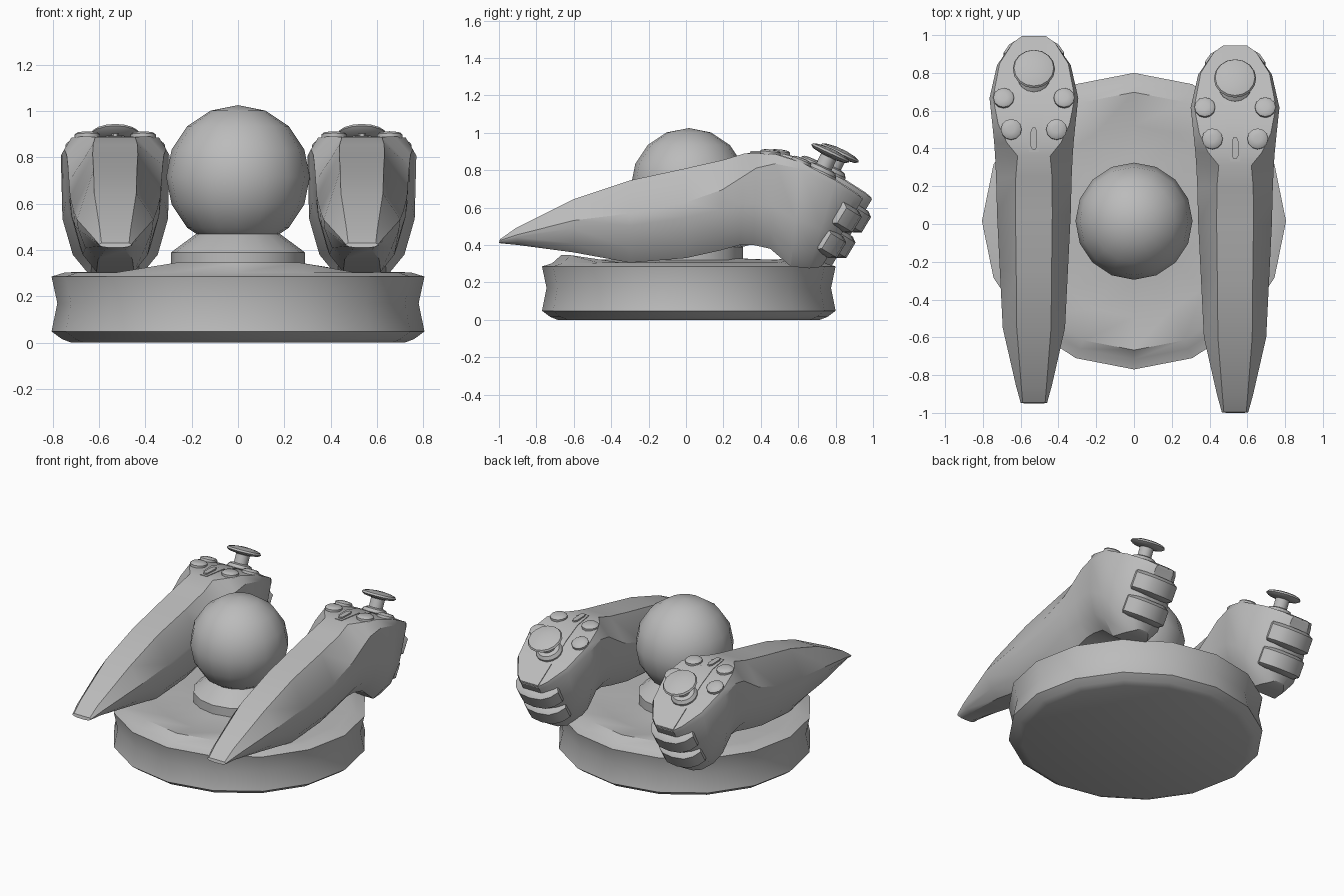
import bpy, bmesh, math
from mathutils import Vector, Matrix

if "Cube" in bpy.data.objects:
    bpy.data.objects.remove(bpy.data.objects["Cube"])

grey = bpy.data.materials.new("plain grey")
grey.use_nodes = True
colour = (0.5, 0.5, 0.5, 1)
grey.diffuse_color = colour
grey.node_tree.nodes["Principled BSDF"].inputs["Base Color"].default_value = colour


def finish(name, bm, angle=35):
    bmesh.ops.recalc_face_normals(bm, faces=bm.faces)
    mesh = bpy.data.meshes.new(name)
    bm.to_mesh(mesh)
    bm.free()
    mesh.materials.append(grey)
    ob = bpy.data.objects.new(name, mesh)
    bpy.context.collection.objects.link(ob)
    bpy.ops.object.select_all(action='DESELECT')
    ob.select_set(True)
    bpy.context.view_layer.objects.active = ob
    bpy.ops.object.shade_smooth_by_angle(angle=math.radians(angle))
    return ob


def loft(name, rings, angle=35):
    """Skin a list of equal closed rings and cap both ends."""
    bm = bmesh.new()
    loops = [[bm.verts.new(p) for p in ring] for ring in rings]
    for a, b in zip(loops, loops[1:]):
        for i in range(len(a)):
            j = (i + 1) % len(a)
            bm.faces.new((a[i], a[j], b[j], b[i]))
    bm.faces.new(loops[0])
    bm.faces.new(loops[-1])
    return finish(name, bm, angle)


def turned(name, profile, matrix, sides=16, angle=35):
    """Lathe (radius, height) pairs around the local z axis."""
    turn = [2 * math.pi * i / sides for i in range(sides)]
    return loft(name, [[matrix @ Vector((r * math.cos(t), r * math.sin(t), h))
                        for t in turn] for r, h in profile], angle)


MID = 0.015

# Base: waisted drum, with the top rim raised at the front and back
base_rings = [(.72, 0, 0), (.76, .015, 0), (.805, .048, 0), (.78, .17, 0),
              (.805, .285, 0), (.75, .302, 0), (.70, .305, .04),
              (.52, .305, .015), (.34, .315, .01), (.28, .32, .01)]
rings = []
for r, z, lift in base_rings:
    ring = []
    for i in range(16):
        a = math.pi * i / 8
        k = min(1, max(0, (abs(math.sin(a)) - .71) / .2))
        ring.append((r * math.cos(a), MID + .975 * r * math.sin(a), z + lift * k))
    rings.append(ring)
loft("base", rings, 30)

# Pedestal and ball
centre = Matrix.Translation((0, MID, 0))
turned("pedestal", [(.29, .30), (.29, .388), (.275, .4), (.18, .47), (.16, .48)], centre)
bm = bmesh.new()
bmesh.ops.create_uvsphere(bm, u_segments=16, v_segments=8, radius=.31,
                          matrix=Matrix.Translation((0, MID, .715)))
finish("ball", bm, 60)

# Grip sections: top (y, z), bottom (y, z), half width, flat top share, shoulder drop
SECTIONS = [
    (-.995, .43, -1, .41, .07, .85, .3),
    (-.91, .49, -.9, .40, .095, .7, .4),
    (-.6, .645, -.6, .36, .165, .55, .4),
    (-.3, .745, -.3, .305, .18, .52, .4),
    (0, .81, 0, .33, .195, .5, .38),
    (.2, .855, .18, .37, .2, .48, .33),
    (.31, .888, .29, .40, .205, .42, .25),
    (.38, .89, .36, .40, .21, .68, .16),
    (.48, .885, .45, .38, .22, .86, .1),
    (.62, .84, .56, .285, .235, .92, .06),
    (.8, .745, .66, .275, .195, .93, .06),
    (.91, .675, .71, .28, .12, .93, .06),
    (.945, .645, .73, .29, .07, .9, .06),
]


def top_z(y):
    """Height of the grip's upper surface."""
    for a, b in zip(SECTIONS, SECTIONS[1:]):
        if a[0] <= y <= b[0]:
            return a[1] + (b[1] - a[1]) * (y - a[0]) / (b[0] - a[0])
    return SECTIONS[-1][1]


def top_frame(cx, x, y, shift):
    """Matrix sitting on the upper surface, z along its normal."""
    slope = math.atan2(top_z(y + .05) - top_z(y - .05), .1)
    return (Matrix.Translation((cx + x, y + shift, top_z(y)))
            @ Matrix.Rotation(slope, 4, 'X'))


def ridge(name, cx, shift, outline, lift):
    """Thin raised strip along the upper surface from (y, half width) pairs."""
    loft(name, [[(cx - w, y + shift, top_z(y) - .01), (cx + w, y + shift, top_z(y) - .01),
                 (cx + w, y + shift, top_z(y) + lift), (cx - w, y + shift, top_z(y) + lift)]
                for y, w in outline])


def controller(side, cx, shift):
    # Body
    rings = []
    for yt, zt, yb, zb, w, flat, drop in SECTIONS:
        half = [(flat * w, 0), (w, drop), (.97 * w, .55), (.78 * w, .83), (.45 * w, 1)]
        loop = half + [(-x, t) for x, t in reversed(half)]
        rings.append([(cx + x, yt + (yb - yt) * t + shift, zt + (zb - zt) * t)
                      for x, t in loop])
    loft(side + "_grip", rings, 32)

    # Face trim
    ridge(side + "_centre_strip", cx, shift,
          [(.33, .025), (.38, .035), (.48, .045), (.62, .06), (.7, .065)], .004)
    ridge(side + "_slot_button", cx, shift,
          [(.345, .008), (.36, .017), (.44, .017), (.46, .008)], .014)
    ridge(side + "_rear_strip", cx, shift, [(.8, .07), (.91, .07), (.943, .065)], .006)

    # Round buttons
    for i, (x, y) in enumerate([(.16, .615), (-.16, .615), (.12, .45), (-.12, .45)]):
        turned(f"{side}_button_{i + 1}", [(.055, -.02), (.055, .012), (.045, .02), (.02, .024)],
               top_frame(cx, x, y, shift), 12)

    # Thumb stick
    tilt = Matrix.Translation((cx, .72 + shift, .78)) @ Matrix.Rotation(math.radians(-25), 4, 'X')
    turned(side + "_thumb_stick",
           [(.085, -.03), (.085, .015), (.07, .035), (.045, .042), (.045, .1), (.095, .108),
            (.112, .12), (.105, .132), (.08, .14), (.03, .147)], tilt, 16)

    # Two triggers wrapped around the back of the head
    top, low = Vector((0, .945, .645)), Vector((0, .73, .29))
    down = (low - top).normalized()
    out = Vector((0, -down.z, down.y))
    arc = [(.16, -.05), (.13, 0), (.08, .035), (0, .045)]
    crescent = arc + [(-x, d) for x, d in reversed(arc[:-1])] + [(-.15, -.08), (.15, -.08)]
    for label, start, end in (("upper", .065, .205), ("lower", .225, .365)):
        rings = []
        for s, k in ((start, .88), (start + .02, 1), (end - .025, 1), (end, .85)):
            rings.append([top + down * s + out * (d - .05 * (1 - k) / .2)
                          + Vector((cx + x * k, shift, 0)) for x, d in crescent])
        loft(f"{side}_{label}_trigger", rings)


controller("left", .535, 0)
controller("right", -.53, .05)
